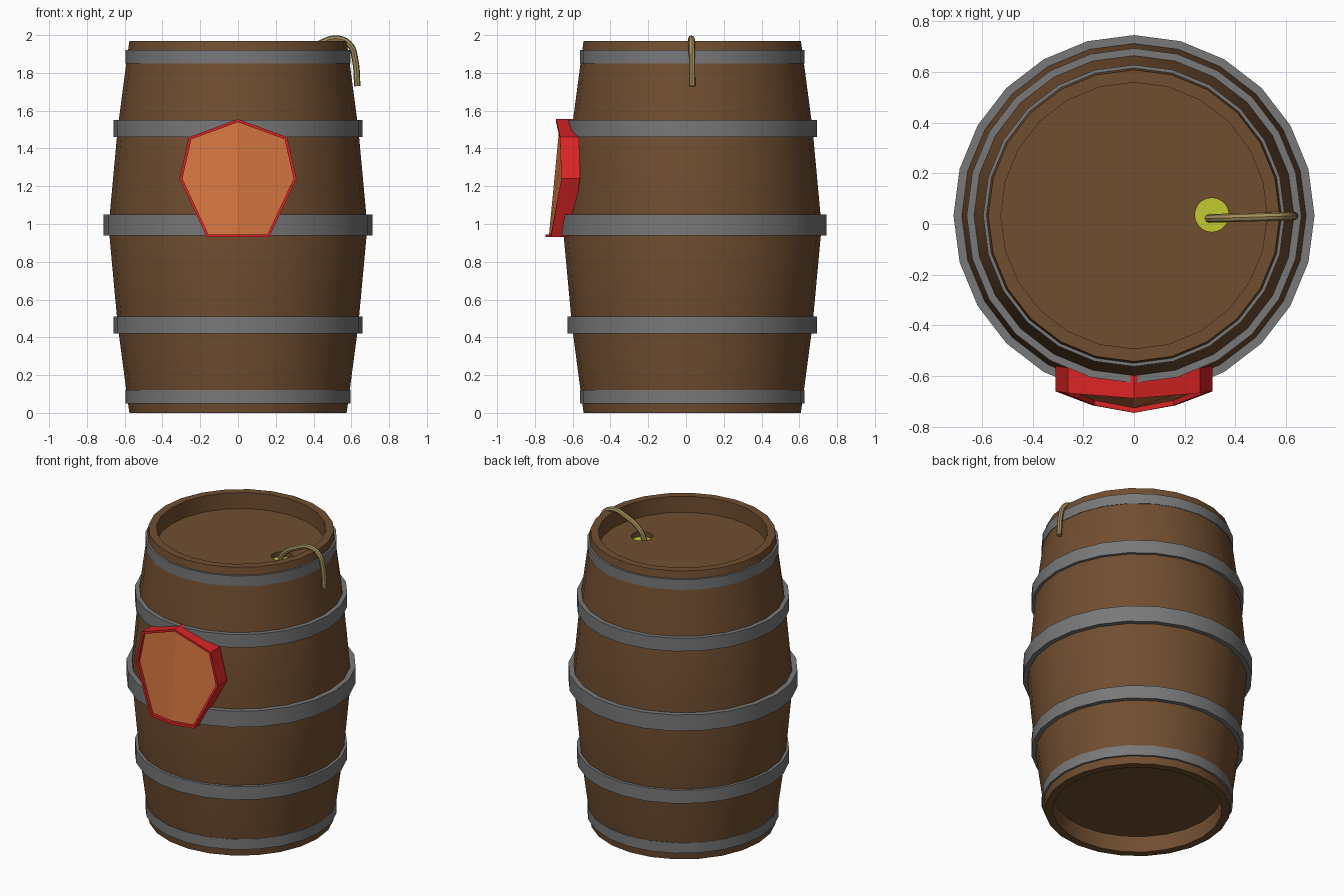
import bpy, bmesh, math
from mathutils import Vector

if "Cube" in bpy.data.objects:
    bpy.data.objects.remove(bpy.data.objects["Cube"])

CY = 0.033      # barrel axis sits slightly behind the origin
SIDES = 24


def material(name, rgb):
    m = bpy.data.materials.new(name)
    m.diffuse_color = (*rgb, 1)
    m.use_nodes = True
    m.node_tree.nodes["Principled BSDF"].inputs["Base Color"].default_value = m.diffuse_color
    return m


wood = material("brown wood", (0.165, 0.076, 0.030))
steel = material("grey hoop metal", (0.19, 0.19, 0.195))
red = material("red label rim", (0.72, 0.018, 0.018))
orange = material("orange label face", (0.66, 0.175, 0.05))
yellow = material("yellow powder", (0.55, 0.60, 0.03))
rope = material("tan fuse", (0.38, 0.28, 0.11))


def finish(name, bm, mats):
    bmesh.ops.recalc_face_normals(bm, faces=bm.faces)
    me = bpy.data.meshes.new(name)
    bm.to_mesh(me)
    bm.free()
    for m in mats:
        me.materials.append(m)
    ob = bpy.data.objects.new(name, me)
    bpy.context.collection.objects.link(ob)
    return ob


def select(ob):
    bpy.ops.object.select_all(action='DESELECT')
    ob.select_set(True)
    bpy.context.view_layer.objects.active = ob


def smooth(ob):
    select(ob)
    bpy.ops.object.shade_smooth_by_angle(angle=math.radians(32))


def lathe(name, profile, mat, centre=(0, CY), sides=SIDES, closed=False):
    """Spin (radius, z) points around a vertical axis."""
    bm = bmesh.new()
    cx, cy = centre
    vs = [bm.verts.new((cx, cy + r, z)) for r, z in profile]
    edges = [bm.edges.new(p) for p in zip(vs, vs[1:])]
    if closed:
        edges.append(bm.edges.new((vs[-1], vs[0])))
    bmesh.ops.spin(bm, geom=vs + edges, cent=(cx, cy, 0), axis=(0, 0, 1),
                   angle=2 * math.pi, steps=sides, use_merge=True)
    bmesh.ops.remove_doubles(bm, verts=bm.verts, dist=1e-4)
    return finish(name, bm, [mat])


# Barrel body with recessed lid and base
barrel = lathe("barrel", [
    (0, 0.11), (0.525, 0.11), (0.525, 0), (0.575, 0), (0.587, 0.085),
    (0.637, 0.465), (0.685, 0.985), (0.637, 1.505), (0.587, 1.885),
    (0.575, 1.97), (0.525, 1.97), (0.525, 1.86), (0, 1.86)], wood)

# Filling hole cut into the lid
HOLE = (0.307, 0.036)
cutter = lathe("hole_cutter", [(0, 1.82), (0.067, 1.82), (0.067, 1.9), (0, 1.9)],
               wood, HOLE, 20)
cutter.hide_render = True
cut = barrel.modifiers.new("hole", 'BOOLEAN')
cut.operation, cut.object, cut.solver = 'DIFFERENCE', cutter, 'EXACT'
select(barrel)
bpy.ops.object.modifier_apply(modifier="hole")
bpy.data.objects.remove(cutter)
smooth(barrel)
lathe("powder", [(0, 1.818), (0.067, 1.818), (0.067, 1.826), (0, 1.826)],
      yellow, HOLE, 20)

# Hoops: bottom z, top z, outer radius
for i, (z0, z1, r) in enumerate([(0.05, 0.12, 0.595), (0.42, 0.51, 0.66),
                                 (0.94, 1.05, 0.712), (1.46, 1.55, 0.66),
                                 (1.85, 1.92, 0.595)]):
    inner = r - 0.045
    smooth(lathe(f"hoop_{i + 1}", [(inner, z0), (r, z0), (r, z1), (inner, z1)],
                 steel, closed=True))

# Label: bent heptagon with a red rim around a slightly sunken orange face
half = [(0, -0.688, 1.555), (0.26, -0.667, 1.46), (0.31, -0.66, 1.24),
        (0.165, -0.715, 0.93), (0, -0.745, 0.93)]
loop = half + [(-x, y, z) for x, y, z in half[-2:0:-1]]
mid = Vector((0, 0, 1.24))


def ring(bm, scale, push):
    return [bm.verts.new((x * scale, y + push, mid.z + (z - mid.z) * scale))
            for x, y, z in loop]


bm = bmesh.new()
rings = [ring(bm, 1, 0.1), ring(bm, 1, 0), ring(bm, 0.95, 0), ring(bm, 0.95, 0.02)]
n = len(loop)
for a, b in zip(rings, rings[1:]):
    for i in range(n):
        j = (i + 1) % n
        bm.faces.new((a[i], a[j], b[j], b[i]))
for r, idx in ((rings[0], 0), (rings[-1], 1)):
    # two halves folded along the centre line
    for part in (r[:5], r[4:] + r[:1]):
        bm.faces.new(part).material_index = idx
finish("label", bm, [red, orange])

# Fuse: a round cord curling out of the hole and over the rim
cu = bpy.data.curves.new("fuse", 'CURVE')
cu.dimensions = '3D'
cu.bevel_depth, cu.bevel_resolution, cu.resolution_u = 0.017, 2, 5
cu.use_fill_caps = True
path = [(0.295, 1.82), (0.33, 1.89), (0.43, 1.954), (0.53, 1.981),
        (0.595, 1.945), (0.62, 1.87), (0.632, 1.73)]
sp = cu.splines.new('BEZIER')
sp.bezier_points.add(len(path) - 1)
for p, (x, z) in zip(sp.bezier_points, path):
    p.co = (x, 0.022 + 0.01 * (x - 0.3) / 0.33, z)
    p.handle_left_type = p.handle_right_type = 'AUTO'
fuse = bpy.data.objects.new("fuse", cu)
bpy.context.collection.objects.link(fuse)
cu.materials.append(rope)
select(fuse)
bpy.ops.object.convert(target='MESH')
smooth(bpy.context.view_layer.objects.active)
